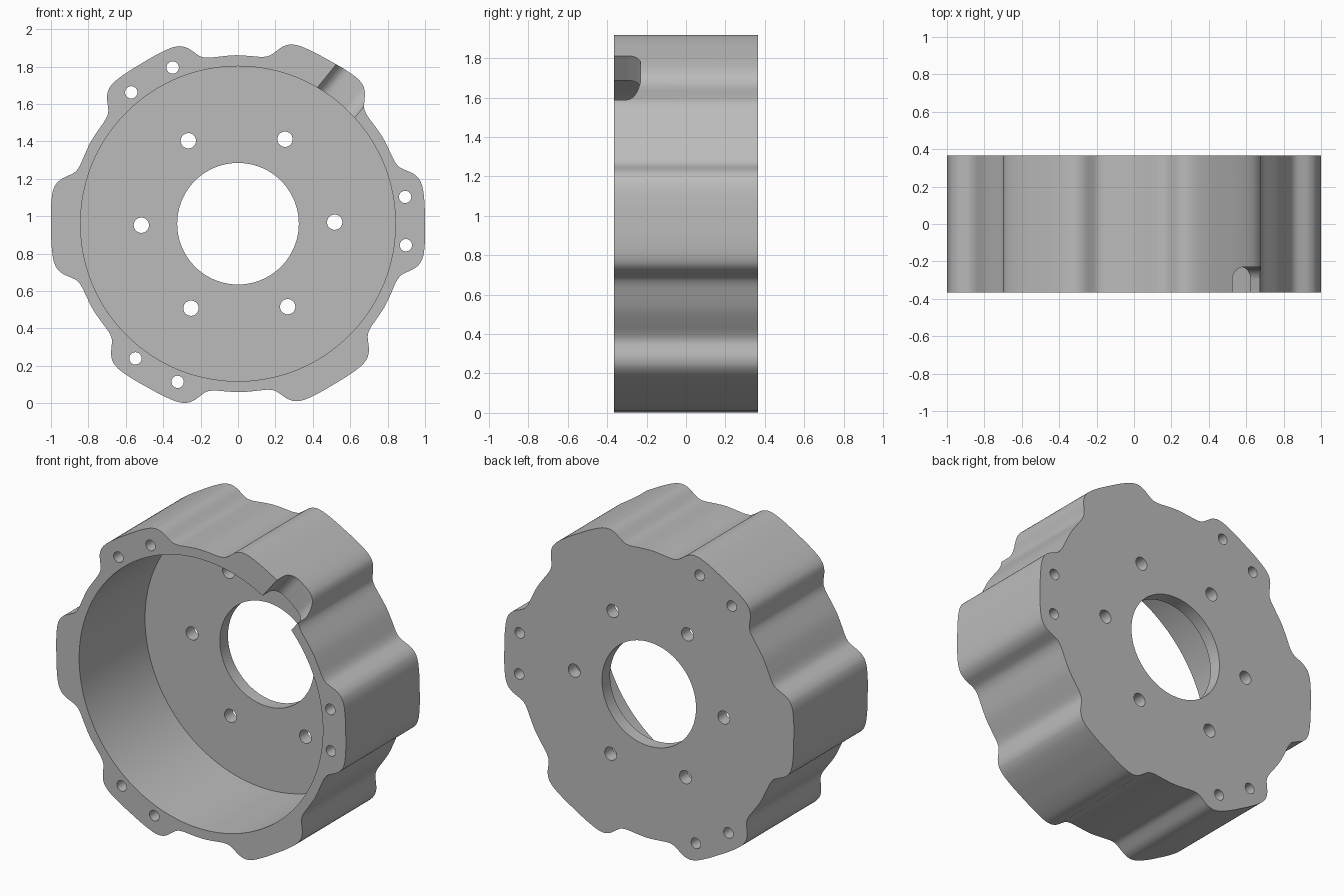
import bpy, bmesh
from math import sin, cos, radians, tau, pi
from mathutils import Vector

CENTRE_Z = 0.96
HALF = 0.365          # half depth along y
FLOOR = 0.285         # inner face of the back plate
TURN = radians(0.9)   # slight rotation of the whole pattern

if "Cube" in bpy.data.objects:
    bpy.data.objects.remove(bpy.data.objects["Cube"])

grey = bpy.data.materials.new("plain grey")
grey.use_nodes = True
colour = (0.5, 0.5, 0.5, 1)
grey.diffuse_color = colour
grey.node_tree.nodes["Principled BSDF"].inputs["Base Color"].default_value = colour

X, Y, Z = Vector((1, 0, 0)), Vector((0, 1, 0)), Vector((0, 0, 1))


def prism(name, outline, start, end, u=X, v=Z, axis=Y, origin=Vector((0, 0, CENTRE_Z))):
    """Extrude a closed 2D outline along an axis."""
    bm = bmesh.new()
    rings = [[bm.verts.new(origin + u * a + v * b + axis * t) for a, b in outline]
             for t in (start, end)]
    bm.faces.new(rings[0])
    bm.faces.new(rings[1])
    n = len(outline)
    for i in range(n):
        j = (i + 1) % n
        bm.faces.new((rings[0][i], rings[0][j], rings[1][j], rings[1][i]))
    bmesh.ops.recalc_face_normals(bm, faces=bm.faces)
    mesh = bpy.data.meshes.new(name)
    bm.to_mesh(mesh)
    bm.free()
    mesh.materials.append(grey)
    obj = bpy.data.objects.new(name, mesh)
    bpy.context.collection.objects.link(obj)
    return obj


def circle(radius, count, cx=0, cy=0):
    return [(cx + radius * cos(tau * i / count), cy + radius * sin(tau * i / count))
            for i in range(count)]


# Half of one lobe as (degrees, radius), smoothed and repeated six times
HALF_LOBE = [(0, 1.0), (5, 1.003), (9.5, 1.006), (12, 1.002), (13.6, 0.992), (15.2, 0.972),
             (16.7, 0.943), (18.5, 0.914), (21, 0.901), (25, 0.899), (30, 0.901)]
keys = [(-d, r) for d, r in HALF_LOBE[:0:-1]] + HALF_LOBE[:-1]
polar = [(d + 60 * k, r) for k in range(6) for d, r in keys]
points = [Vector((r * cos(radians(d) + TURN), r * sin(radians(d) + TURN))) for d, r in polar]


def smooth_loop(pts, steps):
    """Closed curve through all points."""
    out = []
    n = len(pts)
    for i in range(n):
        a, b, c, d = (pts[(i + k) % n] for k in (-1, 0, 1, 2))
        for s in range(steps):
            t = s / steps
            out.append(tuple(0.5 * (2 * b + (c - a) * t + (2 * a - 5 * b + 4 * c - d) * t * t
                                    + (3 * b - a - 3 * c + d) * t ** 3)))
    return out


housing = prism("motor_housing", smooth_loop(points, 3), -HALF, HALF)

# Round cavity and central bore
cutters = [prism("cavity_cutter", circle(0.842, 160), -1, FLOOR),
           prism("bore_cutter", circle(0.325, 96), 0, 1)]

# Six floor holes
for k in range(6):
    a = TURN + k * tau / 6
    cutters.append(prism("floor_hole_cutter", circle(0.041, 28, 0.517 * cos(a), 0.517 * sin(a)), 0, 1))

# Paired through holes in every second lobe
for k in range(3):
    for side in (-1, 1):
        a = TURN + k * tau / 3 + side * radians(8.2)
        cutters.append(prism("rim_hole_cutter", circle(0.033, 28, 0.905 * cos(a), 0.905 * sin(a)), -1, 1))

# Round-cornered slot through the front rim
slot_angle = radians(51)
radial = Vector((cos(slot_angle), 0, sin(slot_angle)))
across = Vector((-sin(slot_angle), 0, cos(slot_angle)))
wide, deep, bend = 0.128, -0.23, 0.07
slot = [(wide, -0.5)]
for side, first in ((1, 0), (-1, pi / 2)):
    for i in range(9):
        a = first + i * pi / 16
        slot.append((side * (wide - bend) + bend * cos(a), deep - bend + bend * sin(a)))
slot.append((-wide, -0.5))
cutters.append(prism("slot_cutter", slot, 0.6, 1.2, across, Y, radial))

# Cut everything, then drop the cutters
for cutter in cutters:
    cutter.hide_render = True
    mod = housing.modifiers.new(cutter.name, "BOOLEAN")
    mod.operation = "DIFFERENCE"
    mod.solver = "EXACT"
    mod.object = cutter
bpy.context.view_layer.update()
result = bpy.data.meshes.new_from_object(
    housing.evaluated_get(bpy.context.evaluated_depsgraph_get()))
housing.modifiers.clear()
housing.data = result
for cutter in cutters:
    bpy.data.objects.remove(cutter)
result.materials.clear()
result.materials.append(grey)
for face in result.polygons:
    face.material_index = 0

for obj in bpy.context.selected_objects:
    obj.select_set(False)
bpy.context.view_layer.objects.active = housing
housing.select_set(True)
bpy.ops.object.shade_smooth_by_angle(angle=radians(35))
